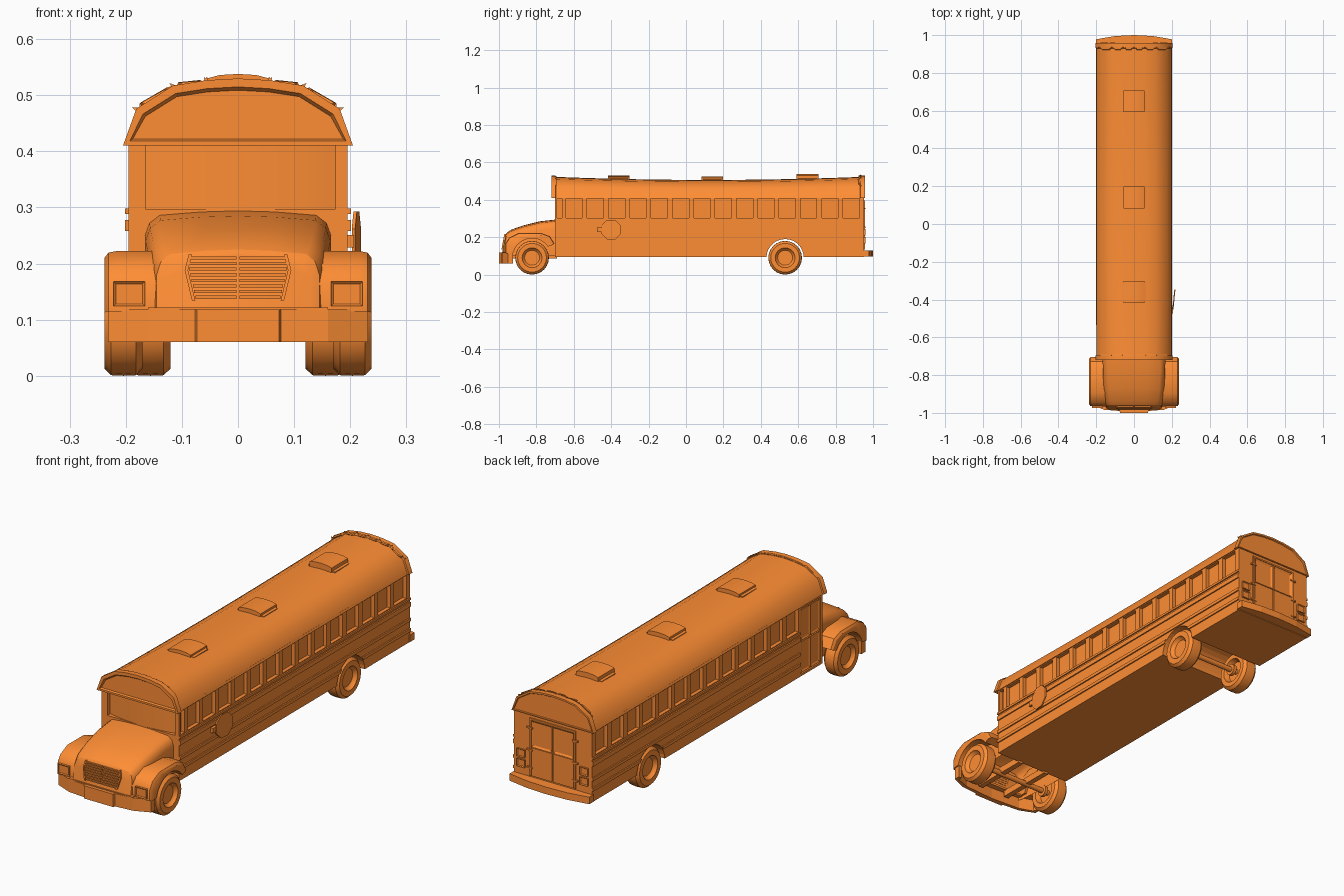
import bpy, bmesh, math
from mathutils import Matrix, Vector

if "Cube" in bpy.data.objects:
    bpy.data.objects.remove(bpy.data.objects["Cube"])

paint = bpy.data.materials.new("orange_paint")
paint.diffuse_color = (1.0, .27, .035, 1)
paint.use_nodes = True
paint.node_tree.nodes["Principled BSDF"].inputs["Base Color"].default_value = paint.diffuse_color


def make(name, bm, smooth=None):
    bmesh.ops.recalc_face_normals(bm, faces=bm.faces)
    me = bpy.data.meshes.new(name)
    bm.to_mesh(me)
    bm.free()
    me.materials.append(paint)
    ob = bpy.data.objects.new(name, me)
    bpy.context.collection.objects.link(ob)
    if smooth:
        bpy.ops.object.select_all(action='DESELECT')
        ob.select_set(True)
        bpy.context.view_layer.objects.active = ob
        bpy.ops.object.shade_smooth_by_angle(angle=math.radians(smooth))
    return ob


def loft(name, rings, closed=True, caps=True, smooth=None):
    bm = bmesh.new()
    vs = [[bm.verts.new(p) for p in r] for r in rings]
    n = len(vs[0])
    for a, b in zip(vs, vs[1:]):
        for i in range(n if closed else n - 1):
            j = (i + 1) % n
            bm.faces.new((a[i], a[j], b[j], b[i]))
    if caps:
        bm.faces.new(vs[0])
        bm.faces.new(vs[-1])
    return make(name, bm, smooth)


def extrude(name, pts, axis, a, b, smooth=None):
    put = {'x': lambda u, v, t: (t, u, v), 'y': lambda u, v, t: (u, t, v),
           'z': lambda u, v, t: (u, v, t)}[axis]
    return loft(name, [[put(u, v, t) for u, v in pts] for t in (a, b)], smooth=smooth)


def boxes(name, spans):
    bm = bmesh.new()
    for lo, hi in spans:
        lo, hi = Vector(lo), Vector(hi)
        m = Matrix.Translation((lo + hi) / 2) @ Matrix.Diagonal((*(hi - lo), 1))
        bmesh.ops.create_cube(bm, size=1, matrix=m)
    return make(name, bm)


def inset(ob, direction, *steps):
    bm = bmesh.new()
    bm.from_mesh(ob.data)
    fs = [f for f in bm.faces if f.normal.dot(Vector(direction)) > 0.95]
    for width, depth in steps:
        ring = bmesh.ops.inset_individual(bm, faces=fs, thickness=width, depth=-depth)['faces']
        for f in ring + fs:
            f.smooth = False
    bm.to_mesh(ob.data)
    bm.free()
    return ob


def mirror(ob):
    ob.modifiers.new("mirror", 'MIRROR')
    return ob


def cut(ob, cutter):
    m = ob.modifiers.new("cut", 'BOOLEAN')
    m.operation, m.object, m.solver = 'DIFFERENCE', cutter, 'EXACT'
    cutter.hide_render = True
    cutter.hide_set(True)


def full(half):
    # half profile running from the outside to x = 0, completed symmetrically
    return half + [(-x, z) for x, z in half[-2::-1]]


FRONT, REAR, WZ = -0.823, 0.53, 0.09

# body shell with recessed windows, windscreen opening and open rear wheel arches
body = boxes("body", [((-.195, -.70, .095), (.195, .952, .42))])
wins = [((.178, -.69, .302), (.22, -.662, .406))]
wins += [((.178, -.642 + i * .114, .302), (.22, -.555 + i * .114, .406)) for i in range(14)]
wins += [((-hi[0], lo[1], lo[2]), (-lo[0], hi[1], hi[2])) for lo, hi in wins[2:]]
wins += [((-.22, -.685, .105), (-.188, -.545, .40)),
         ((-.165, -.75, .297), (.174, -.67, .45))]
cut(body, boxes("window_cutter", wins))
arch = extrude("arch_cutter", [(REAR + .10 * math.cos(a * math.pi / 14), WZ + .10 * math.sin(a * math.pi / 14))
                               for a in range(28)], 'x', -.3, .3)
cut(body, arch)

# curved windscreen
bow = [(-.165 + .339 * i / 16, -.70 + .02 * ((i - 8) / 8) ** 2) for i in range(17)]
extrude("windscreen", bow + [(.174, -.665), (-.165, -.665)], 'z', .29, .42, smooth=35)

# rub rails on the sides
levels = [(.288, .298), (.258, .278), (.192, .206), (.145, .159)]
rails = boxes("rub_rails", [((.193, -.70, a), (.201, .952, b)) for a, b in levels] +
              [((-.201, -.535, a), (-.193, .952, b)) for a, b in levels])
cut(rails, arch)

# folding entrance door leaves
for y in (-.682, -.614):
    for z0, z1 in ((.11, .25), (.255, .395)):
        inset(boxes("door_leaf", [((-.194, y, z0), (-.186, y + .066, z1))]), (-1, 0, 0), (.01, .004))


# roof, sagging a little in the middle, with a raised hoop at each end
def roof_z(y):
    return .523 - .017 * max(0, 1 - ((y - .12) / .83) ** 2)


def roof_ring(y, s):
    k = (roof_z(y) - .41) / .113
    half = [(.199, 0), (.176, .062), (.113, .101), (.055, .110), (0, .113)]
    return [(x * s, y, .41 + z * k * s ** 2) for x, z in full(half)]


stations = [(-.72, 1.03), (-.697, 1.03), (-.695, 1)]
stations += [(-.69 + 1.61 * i / 12, 1) for i in range(1, 12)]
stations += [(.93, 1), (.932, 1.03), (.957, 1.03)]
roof = loft("roof", [roof_ring(*s) for s in stations], smooth=45)
inset(roof, (0, -1, 0), (.015, 0), (.006, .009))
inset(roof, (0, 1, 0), (.008, 0), (.003, .005))

# roof hatches, the rear one standing a little higher
for y, lift in ((-.36, 0), (.14, .002), (.65, .008)):
    z = roof_z(y)
    for name, w, d, h in (("hatch_base", .066, .05, .007), ("hatch_lid", .055, .058, .017 + lift)):
        half = [(w, z - .015), (w, z + h - .008), (w * .6, z + h - .002), (0, z + h)]
        extrude(name, full(half), 'y', y - d, y + d, smooth=30)

# bonnet: open shell narrowing to a sloped nose
rings = []
for y, w, top, slope in ((-.70, .166, .294, 0), (-.78, .165, .285, 0), (-.87, .16, .263, 0),
                         (-.935, .153, .24, .12), (-.957, .145, .225, .18)):
    half = [(w, .10), (w, top - .045), (w * .95, top - .022), (w * .84, top - .008), (w * .4, top - .002), (0, top)]
    rings.append([(x, y - slope * (top - z), z) for x, z in full(half)])
loft("bonnet", rings, closed=False, caps=False, smooth=35)
loft("nose", [rings[-1], [(x * .9, y - .006, .11 + (z - .11) * .93) for x, y, z in rings[-1]]], smooth=25)


# grille with slats and bent side frames
def nose_y(z):
    return -.962 - .18 * (.225 - z)


slats = []
for i in range(8):
    z = .140 + i * .010
    w = .076 + .011 * min(1, i / 5)
    for x0, x1 in ((-w, -.003), (.003, w)):
        slats.append(((x0, nose_y(z) - .007, z - .0028), (x1, nose_y(z) + .006, z + .0028)))
boxes("grille_slats", slats)
mirror(loft("grille_side", [[(x - .003, nose_y(z) - .008, z), (x + .003, nose_y(z) - .008, z),
                             (x + .003, nose_y(z) + .006, z), (x - .003, nose_y(z) + .006, z)]
                            for x, z in ((.079, .134), (.092, .188), (.085, .216))]))

# front fenders arching over the wheels
outer = [(-.966, .115), (-.966, .165), (-.945, .198), (-.895, .222), (-.775, .222), (-.728, .205), (-.703, .165)]
inner = [(FRONT + .104 * math.cos(math.radians(a)), WZ + .104 * math.sin(math.radians(a)))
         for a in range(35, 167, 13)]
fender_rings = [[(x, FRONT + (y - FRONT) * s, WZ + (z - WZ) * s) for y, z in outer] +
                [(x, y, z) for y, z in inner] for x, s in ((.145, 1), (.218, 1), (.231, .98), (.238, .91))]
mirror(loft("front_fender", fender_rings, smooth=35))

# headlights
mirror(inset(boxes("headlight", [((.166, -.974, .124), (.222, -.95, .168))]), (0, -1, 0), (.006, .004)))

# bumpers
front_half = [(.232, -.925), (.232, -.953), (.16, -.983), (.077, -.99), (.073, -1.0), (0, -1.0)]
back_half = [(.218, -.925), (.214, -.946), (.15, -.968), (0, -.978)]
extrude("front_bumper", full(front_half) + full(back_half)[::-1], 'z', .06, .118)
boxes("bumper_lip", [((-.16, -.985, .112), (.16, -.95, .122))])
extrude("rear_bumper", [(-.2, .945), (.2, .945), (.2, .978), (.1, .995), (0, 1.0), (-.1, .995), (-.2, .978)],
        'z', .098, .13)


# wheels turned from a profile, with axles
def wheel(name, cx, w):
    cy = FRONT if name == "front_wheel" else REAR
    prof = [(-.3, .048), (-1, .056), (-1, .077), (-.65, .089), (0, .09), (.65, .089), (1, .077),
            (1, .053), (.8, .050), (.55, .040)]
    mirror(loft(name, [[(cx + x * w, cy + r * math.cos(math.tau * i / 24), WZ + r * math.sin(math.tau * i / 24))
                        for i in range(24)] for x, r in prof], smooth=35))


def rod(name, y, r, x0, x1):
    extrude(name, [(y + r * math.cos(a * math.pi / 6), WZ + r * math.sin(a * math.pi / 6)) for a in range(12)],
            'x', x0, x1, smooth=40)


wheel("front_wheel", .204, .034)
wheel("rear_wheel", .156, .036)
for label, y, x in (("front", FRONT, .2), ("rear", REAR, .15)):
    rod(label + "_axle", y, .012, -x, x)
    for s in (-1, 1):
        rod(label + "_hub", y, .026, s * (x - .04), s * (x - .025))

# chassis rails under the bonnet
mirror(boxes("chassis_rail", [((.06, -.965, .085), (.085, -.69, .115))]))

# stop sign on its arm
bm = bmesh.new()
bmesh.ops.create_cone(bm, cap_ends=True, segments=8, radius1=.057, radius2=.057, depth=.006,
                      matrix=Matrix.Translation((.211, -.40, .24)) @ Matrix.Rotation(-.1, 4, 'Z')
                      @ Matrix.Rotation(math.pi / 2, 4, 'Y') @ Matrix.Rotation(math.pi / 8, 4, 'Z'))
make("stop_sign", bm)
boxes("stop_sign_arm", [((.194, -.475, .229), (.207, -.44, .251))])

# rear emergency doors, hinges and tail lights
mirror(boxes("rear_door_frame", [((.108, .95, .135), (.116, .957, .395)), ((0, .95, .39), (.116, .957, .397))]))
mirror(boxes("rear_door_panel", [((.003, .95, .137), (.106, .957, .265))]))
mirror(inset(boxes("rear_door_window", [((.003, .95, .268), (.106, .957, .388))]), (0, 1, 0), (.012, .005)))
mirror(boxes("rear_door_hinge", [((.1, .95, z), (.128, .96, z + .007)) for z in (.17, .25, .35)]))
for z in (.165, .21):
    mirror(inset(boxes("tail_light", [((.138, .95, z), (.178, .960, z + .035))]), (0, 1, 0), (.005, .004)))
